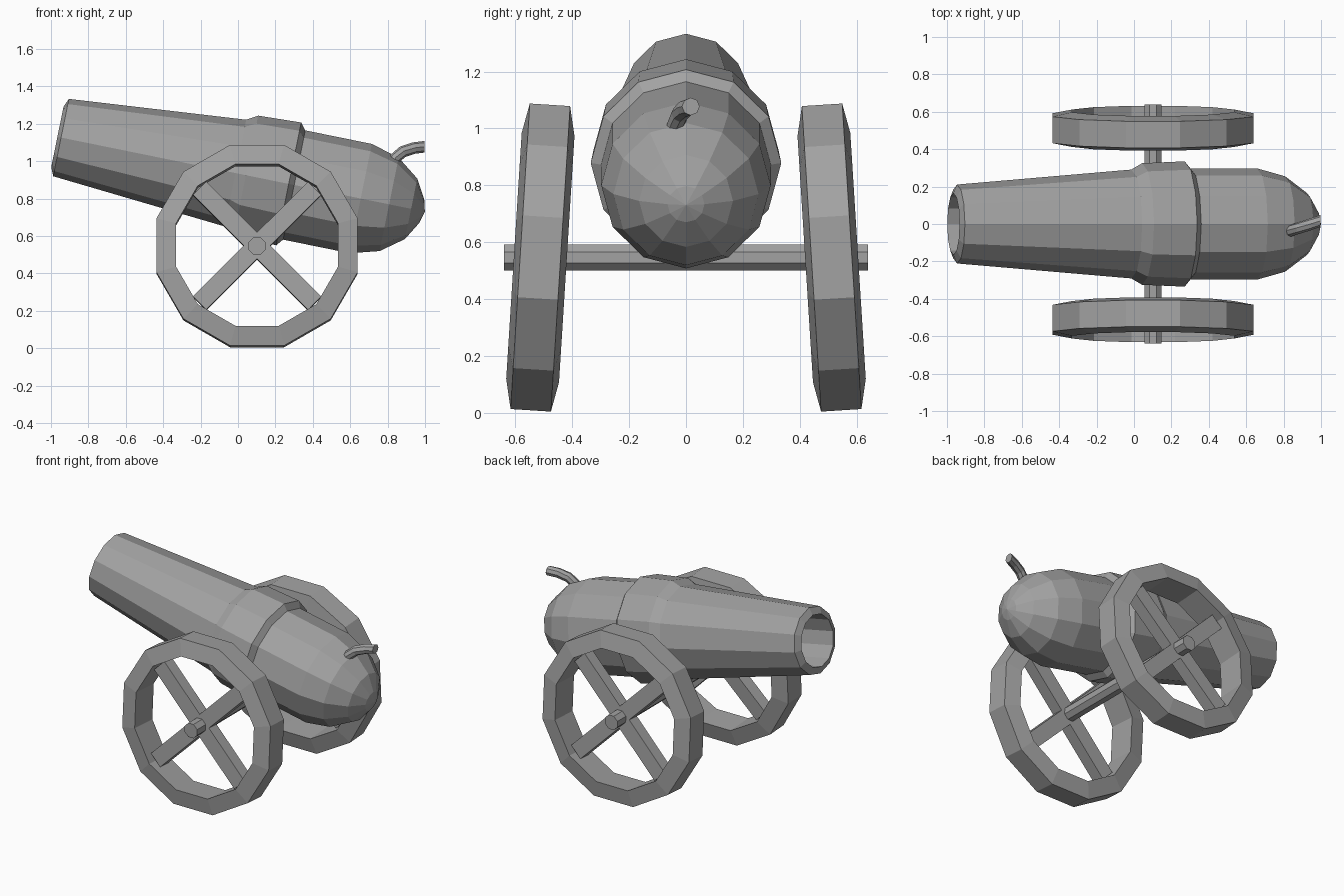
import bpy, bmesh
from math import sin, cos, pi, radians
from mathutils import Matrix, Vector

if "Cube" in bpy.data.objects:
    bpy.data.objects.remove(bpy.data.objects["Cube"])

iron = bpy.data.materials.new("iron_grey")
iron.diffuse_color = (0.36, 0.36, 0.36, 1)
iron.use_nodes = True
iron.node_tree.nodes["Principled BSDF"].inputs["Base Color"].default_value = iron.diffuse_color


def finish(name, bm, matrix):
    bmesh.ops.recalc_face_normals(bm, faces=bm.faces)
    bm.transform(matrix)
    mesh = bpy.data.meshes.new(name)
    bm.to_mesh(mesh)
    bm.free()
    mesh.materials.append(iron)
    ob = bpy.data.objects.new(name, mesh)
    bpy.context.collection.objects.link(ob)
    return ob


def lathe(name, profile, sides, matrix, phase=0.0, closed=False):
    """Spin (along, radius) points round the local x axis; radius 0 makes a pole."""
    bm = bmesh.new()
    rings = []
    for t, r in profile:
        if r == 0:
            rings.append([bm.verts.new((t, 0, 0))] * sides)
        else:
            angles = [phase + 2 * pi * i / sides for i in range(sides)]
            rings.append([bm.verts.new((t, r * sin(a), r * cos(a))) for a in angles])
    pairs = list(zip(rings, rings[1:]))
    if closed:
        pairs.append((rings[-1], rings[0]))
    for a, b in pairs:
        for i in range(sides):
            j = (i + 1) % sides
            quad = list(dict.fromkeys((a[i], a[j], b[j], b[i])))
            bm.faces.new(quad)
    return finish(name, bm, matrix)


def box(name, size, matrix):
    bm = bmesh.new()
    bmesh.ops.create_cube(bm, size=1, matrix=Matrix.Diagonal((*size, 1)))
    return finish(name, bm, matrix)


# Barrel: bore, lip, tapered tube, reinforcing band and rounded breech
tilt = Matrix.Translation((-0.946, 0, 1.126)) @ Matrix.Rotation(radians(11.5), 4, 'Y')
lathe("barrel", [(0.9, 0), (0.9, 0.165), (-0.02, 0.165), (0.0, 0.211),
                 (0.951, 0.291), (1.009, 0.325), (1.242, 0.335), (1.272, 0.298),
                 (1.635, 0.298), (1.79, 0.255), (1.91, 0.165), (1.968, 0.065),
                 (1.985, 0)], 12, tilt)

# Axle
HUB_X, HUB_Z = 0.102, 0.546
to_y = Matrix.Rotation(pi / 2, 4, 'Z')
lathe("axle", [(-0.64, 0), (-0.64, 0.05), (0.64, 0.05), (0.64, 0)], 8,
      Matrix.Translation((HUB_X, 0, HUB_Z)) @ to_y, pi / 8)

# Wheels: leaning twelve-sided rims, each with two crossed bars
flat = 1 / cos(pi / 12)
for side, label in ((-1, "front"), (1, "back")):
    place = (Matrix.Translation((HUB_X, side * 0.512, HUB_Z))
             @ Matrix.Rotation(radians(3.6 * side), 4, 'X'))
    lathe(label + "_wheel_rim",
          [(-0.071, 0.538 * flat), (0.071, 0.538 * flat),
           (0.093, 0.433 * flat), (-0.093, 0.433 * flat)],
          12, place @ to_y, pi / 12, closed=True)
    for k, angle in enumerate((45, -45)):
        box(f"{label}_wheel_spoke_{k + 1}", (0.87, 0.08, 0.1),
            place @ Matrix.Rotation(radians(angle), 4, 'Y'))

# Fuse: bent tube rising from the breech
path = [Vector(p) for p in ((0.81, -0.045, 0.96), (0.84, -0.035, 1.015),
                            (0.88, -0.022, 1.05), (0.94, -0.003, 1.07),
                            (0.998, 0.017, 1.077))]
bm = bmesh.new()
rings = []
for i, p in enumerate(path):
    d = (path[min(i + 1, 4)] - path[max(i - 1, 0)]).normalized()
    if i == 4:
        d = Vector((1, 0, 0))
    u = d.cross(Vector((0, 1, 0))).normalized()
    v = d.cross(u)
    rings.append([bm.verts.new(p + 0.031 * (u * cos(k * pi / 4) + v * sin(k * pi / 4)))
                  for k in range(8)])
for a, b in zip(rings, rings[1:]):
    for k in range(8):
        bm.faces.new((a[k], a[k - 1], b[k - 1], b[k]))
bm.faces.new(rings[0])
bm.faces.new(rings[-1])
finish("fuse", bm, Matrix.Identity(4))
